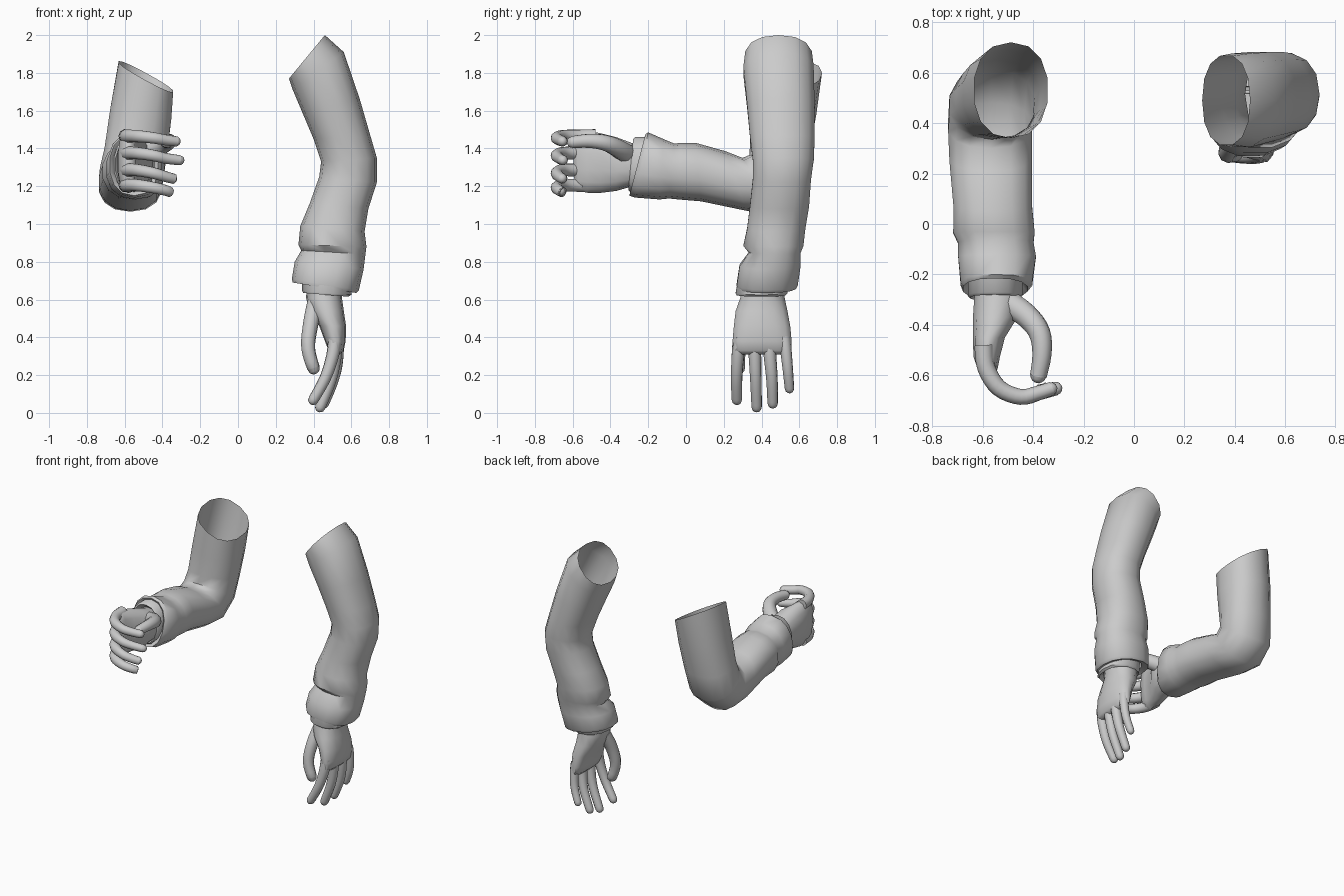
import bpy, bmesh, math
from mathutils import Vector

grey = bpy.data.materials.new("plain grey")
grey.diffuse_color = (0.6, 0.6, 0.6, 1)


def loft(name, rings, caps=False, angle=50):
    """Skin a list of rings (lists of points) into one smooth object."""
    bm = bmesh.new()
    rows = [[bm.verts.new(p) for p in r] for r in rings]
    n = len(rows[0])
    for a, b in zip(rows, rows[1:]):
        for i in range(n):
            j = (i + 1) % n
            bm.faces.new((a[i], a[j], b[j], b[i]))
    if caps:
        bm.faces.new(rows[0])
        bm.faces.new(rows[-1])
    bmesh.ops.recalc_face_normals(bm, faces=bm.faces)
    me = bpy.data.meshes.new(name)
    bm.to_mesh(me)
    bm.free()
    me.materials.append(grey)
    ob = bpy.data.objects.new(name, me)
    bpy.context.collection.objects.link(ob)
    bpy.ops.object.select_all(action='DESELECT')
    ob.select_set(True)
    bpy.context.view_layer.objects.active = ob
    bpy.ops.object.shade_smooth_by_angle(angle=math.radians(angle))
    return ob


def oval(c, u, v, n=14, power=0.88):
    """Slightly squared ellipse with half axes u and v."""
    pts = []
    for i in range(n):
        t = 2 * math.pi * i / n
        cs, sn = math.cos(t), math.sin(t)
        pts.append(c + u * math.copysign(abs(cs) ** power, cs)
                   + v * math.copysign(abs(sn) ** power, sn))
    return pts


def hanging_ring(xl, zl, xr, zr, y0, y1):
    a, b = Vector((xl, 0, zl)), Vector((xr, 0, zr))
    return oval((a + b) / 2 + Vector((0, (y0 + y1) / 2, 0)),
                (b - a) / 2, Vector((0, (y1 - y0) / 2, 0)))


def bent_ring(ya, za, yb, zb, x0, x1, tilt=0):
    a, b = Vector((0, ya, za)), Vector((0, yb, zb))
    return oval((a + b) / 2 + Vector(((x0 + x1) / 2, 0, 0)),
                (b - a) / 2, Vector(((x1 - x0) / 2, 0, -tilt)))


def finger(name, pts, r0, r1, steps=4, n=10):
    """Tapered tube along a smooth path, with a rounded tip."""
    p = [Vector(q) for q in pts]
    p = [2 * p[0] - p[1]] + p + [2 * p[-1] - p[-2]]
    path = []
    for i in range(1, len(p) - 2):
        a, b, c, d = p[i - 1:i + 3]
        for s in range(steps):
            t = s / steps
            path.append(0.5 * (2 * b + (c - a) * t + (2 * a - 5 * b + 4 * c - d) * t * t
                               + (3 * b - a - 3 * c + d) * t ** 3))
    path.append(p[-2])
    radii = [r0 + (r1 - r0) * i / (len(path) - 1) for i in range(len(path))]
    end = (path[-1] - path[-2]).normalized()
    tip = path[-1]
    path[-1] = tip - end * r1
    for k in (0.5, 0.8, 0.97):
        path.append(tip - end * r1 * (1 - k))
        radii.append(r1 * math.sqrt(1 - k * k))
    rings = []
    u = Vector((0.3, 0.5, 0.8))
    for i, q in enumerate(path):
        t = (path[min(i + 1, len(path) - 1)] - path[max(i - 1, 0)]).normalized()
        u = (u - t * u.dot(t)).normalized()
        rings.append(oval(q, u * radii[i], t.cross(u) * radii[i], n, 1))
    loft(name, rings, True, 70)


# Hanging arm: sleeve with folded hem
loft("hanging_sleeve", [hanging_ring(*r) for r in (
    (.27, 1.77, .46, 2.00, .31, .67), (.29, 1.71, .56, 1.91, .30, .68),
    (.345, 1.58, .645, 1.66, .32, .685), (.40, 1.45, .70, 1.47, .335, .685),
    (.44, 1.33, .735, 1.35, .35, .68), (.43, 1.25, .735, 1.22, .35, .665),
    (.38, 1.11, .69, 1.08, .335, .655), (.33, .99, .67, .96, .32, .635),
    (.32, .89, .68, .88, .30, .625), (.335, .86, .675, .84, .33, .61),
    (.30, .80, .665, .76, .28, .61), (.285, .71, .64, .65, .265, .595),
    (.29, .69, .625, .635, .27, .585), (.33, .70, .59, .65, .30, .55),
    (.35, .76, .58, .72, .32, .53))])
loft("hanging_inner_cuff", [hanging_ring(*r) for r in (
    (.34, .76, .60, .73, .28, .55), (.34, .645, .60, .625, .26, .54),
    (.345, .635, .585, .615, .265, .53), (.37, .66, .56, .64, .29, .51))])

# Hanging hand
loft("hanging_palm", [hanging_ring(*r) for r in (
    (.37, .72, .56, .72, .30, .52), (.36, .61, .55, .61, .285, .525),
    (.38, .54, .56, .54, .26, .54), (.43, .46, .572, .46, .25, .555),
    (.46, .38, .57, .38, .243, .563), (.48, .33, .56, .33, .25, .56),
    (.50, .31, .54, .31, .28, .53))], True)
for name, pts, r in (
        ("index", ((.515, .285, .40), (.50, .275, .30), (.46, .268, .18), (.385, .27, .045)), .037),
        ("middle", ((.52, .36, .40), (.515, .365, .30), (.49, .37, .17), (.425, .375, .005)), .037),
        ("ring", ((.525, .44, .40), (.525, .445, .30), (.505, .455, .18), (.445, .46, .025)), .037),
        ("little", ((.525, .52, .40), (.53, .53, .32), (.52, .54, .22), (.48, .55, .105)), .033),
        ("thumb", ((.41, .36, .58), (.385, .31, .47), (.372, .28, .34), (.41, .28, .205)), .045)):
    finger("hanging_" + name + "_finger", pts, r, r * .74)

# Bent arm: sleeve with folded hem
loft("bent_sleeve", [bent_ring(*r) for r in (
    (.34, 1.76, .72, 1.80, -.635, -.34, .08), (.34, 1.58, .69, 1.58, -.68, -.35, .03),
    (.34, 1.43, .65, 1.36, -.71, -.37), (.335, 1.365, .61, 1.18, -.735, -.39),
    (.30, 1.35, .48, 1.065, -.74, -.40), (.21, 1.385, .32, 1.07, -.735, -.40),
    (.05, 1.43, .08, 1.12, -.718, -.40), (-.03, 1.43, -.04, 1.13, -.72, -.39),
    (-.06, 1.425, -.09, 1.135, -.70, -.395), (-.12, 1.45, -.14, 1.13, -.70, -.385),
    (-.20, 1.485, -.27, 1.14, -.69, -.40), (-.215, 1.475, -.30, 1.15, -.68, -.42),
    (-.20, 1.44, -.27, 1.18, -.66, -.44), (-.14, 1.42, -.20, 1.20, -.65, -.45))])
loft("bent_inner_cuff", [bent_ring(*r) for r in (
    (-.15, 1.46, -.20, 1.18, -.66, -.44), (-.27, 1.46, -.295, 1.17, -.66, -.44),
    (-.28, 1.45, -.305, 1.18, -.65, -.45), (-.25, 1.42, -.27, 1.21, -.63, -.47))])

# Bent hand
loft("bent_palm", [bent_ring(*r) for r in (
    (-.18, 1.41, -.20, 1.20, -.63, -.46), (-.29, 1.43, -.30, 1.195, -.635, -.45),
    (-.37, 1.46, -.37, 1.175, -.64, -.46), (-.45, 1.48, -.45, 1.165, -.64, -.51),
    (-.53, 1.495, -.52, 1.165, -.637, -.53), (-.58, 1.485, -.57, 1.175, -.62, -.54),
    (-.60, 1.46, -.59, 1.20, -.60, -.56))], True)
for name, z, drop, tip in (("index", 1.465, .03, -.305), ("middle", 1.375, .04, -.285),
                           ("ring", 1.285, .05, -.325), ("little", 1.205, .04, -.355)):
    finger("bent_" + name + "_finger",
           ((-.595, -.48, z), (-.585, -.57, z), (-.535, -.65, z), (-.45, -.685, z - drop * .3),
            (-.38, -.67, z - drop * .7), (tip, -.645, z - drop)), .038, .027)
finger("bent_thumb_finger", ((-.52, -.30, 1.36), (-.43, -.36, 1.40), (-.375, -.43, 1.43),
                             (-.365, -.52, 1.44), (-.385, -.63, 1.43)), .055, .032)
